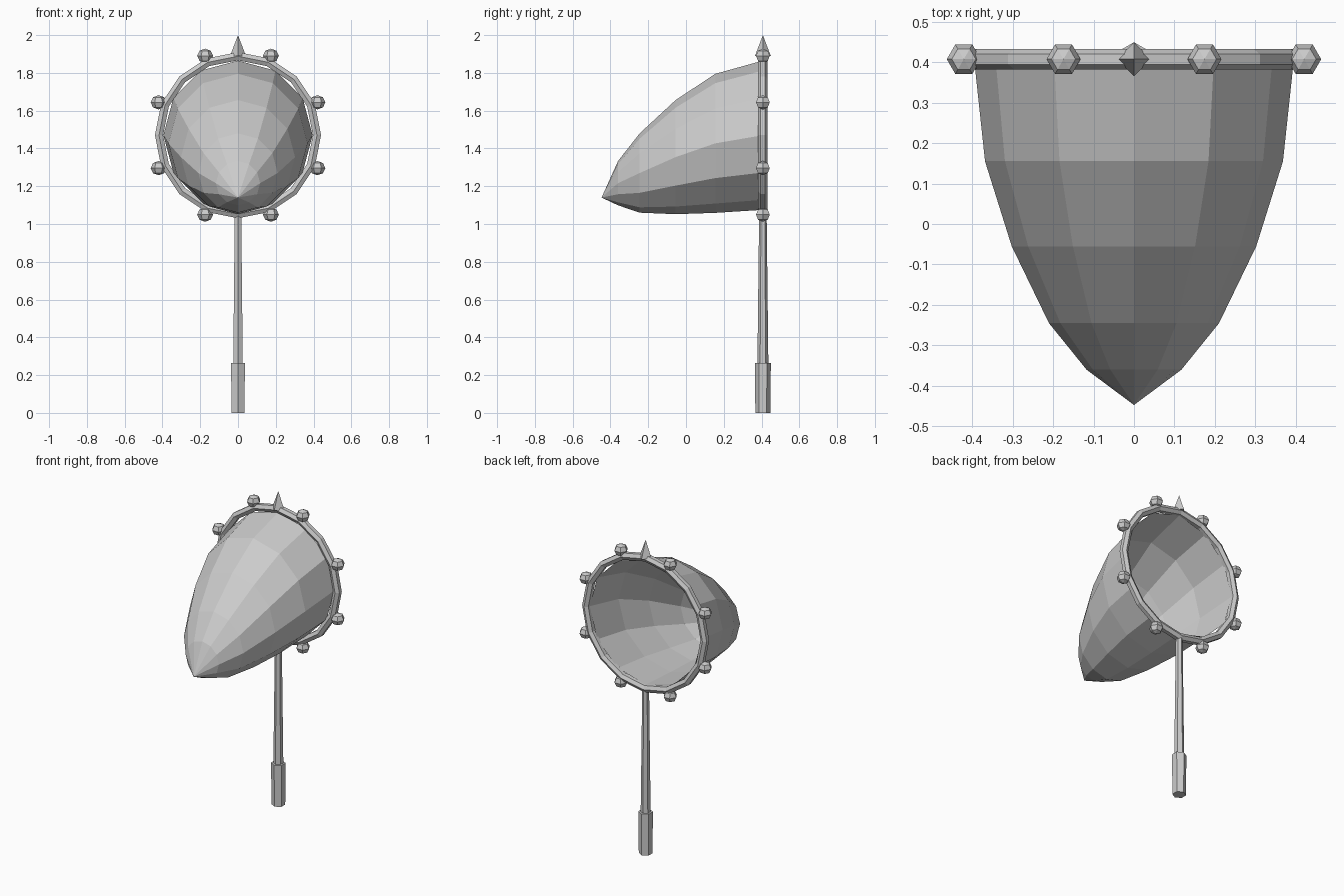
import bpy, bmesh, math
from mathutils import Matrix

if "Cube" in bpy.data.objects:
    bpy.data.objects.remove(bpy.data.objects["Cube"])

HOOP_Y, HOOP_Z = 0.407, 1.47

grey = bpy.data.materials.new("plain_grey")
grey.diffuse_color = (0.6, 0.6, 0.6, 1)
grey.use_nodes = True
grey.node_tree.nodes["Principled BSDF"].inputs["Base Color"].default_value = grey.diffuse_color


def finish(name, bm):
    bmesh.ops.recalc_face_normals(bm, faces=bm.faces)
    mesh = bpy.data.meshes.new(name)
    bm.to_mesh(mesh)
    bm.free()
    mesh.materials.append(grey)
    obj = bpy.data.objects.new(name, mesh)
    bpy.context.collection.objects.link(obj)
    return obj


def cone(name, sides, r1, r2, z1, z2, turn=0):
    """Upright tapered prism on the handle axis."""
    bm = bmesh.new()
    m = Matrix.Translation((0, HOOP_Y, (z1 + z2) / 2)) @ Matrix.Rotation(turn, 4, 'Z')
    bmesh.ops.create_cone(bm, cap_ends=True, segments=sides, radius1=r1,
                          radius2=r2, depth=z2 - z1, matrix=m)
    return finish(name, bm)


def bridge(bm, a, b):
    n = len(a)
    for i in range(n):
        j = (i + 1) % n
        bm.faces.new((a[i], a[j], b[j], b[i]))


# Handle: hexagonal grip and tapering pole, with a corner facing front
cone("grip", 6, 0.040, 0.042, 0, 0.265)
cone("pole", 6, 0.029, 0.020, 0.26, 1.05)

# Hoop: 16-sided ring with a hexagonal section, flat side outward
bm = bmesh.new()
rings = []
for i in range(16):
    a = math.tau * i / 16
    ring = []
    for k in range(6):
        b = math.tau * k / 6 + math.pi / 6
        r = 0.418 + 0.025 * math.cos(b)
        ring.append(bm.verts.new((r * math.cos(a), HOOP_Y + 0.025 * math.sin(b),
                                  HOOP_Z + r * math.sin(a))))
    rings.append(ring)
for i in range(16):
    bridge(bm, rings[i], rings[(i + 1) % 16])
finish("hoop", bm)

# Net: open 12-sided bag drooping to a tip (y, centre z, radius)
bm = bmesh.new()
profile = [(HOOP_Y, HOOP_Z, 0.395), (0.155, 1.427, 0.368), (-0.055, 1.354, 0.302),
           (-0.245, 1.27, 0.21), (-0.36, 1.216, 0.117)]
rings = [[bm.verts.new((r * math.cos(math.tau * i / 12), y,
                        z + r * math.sin(math.tau * i / 12))) for i in range(12)]
         for y, z, r in profile]
for a, b in zip(rings, rings[1:]):
    bridge(bm, a, b)
tip = bm.verts.new((0, -0.447, 1.14))
for i in range(12):
    bm.faces.new((rings[-1][i], rings[-1][(i + 1) % 12], tip))
finish("net", bm)

# Eight faceted beads around the hoop
for i in range(8):
    a = math.tau * (i + 0.5) / 8
    bm = bmesh.new()
    m = Matrix.Translation((0.455 * math.cos(a), HOOP_Y, HOOP_Z + 0.455 * math.sin(a)))
    bmesh.ops.create_uvsphere(bm, u_segments=6, v_segments=4, radius=0.042,
                              matrix=m @ Matrix.Rotation(math.pi / 2, 4, 'Z')
                              @ Matrix.Diagonal((1, 1, 0.9, 1)))
    # put two corners of the hexagon on the x axis
    eq = max(bm.verts, key=lambda v: v.co.x).co.x - m.translation.x
    if eq < 0.04:
        bmesh.ops.rotate(bm, verts=bm.verts, cent=m.translation,
                         matrix=Matrix.Rotation(math.pi / 6, 3, 'Z'))
    finish(f"bead_{i + 1}", bm)

# Spike on top, square with corners on the axes
cone("spike", 4, 0.042, 0, 1.89, 2.0)
